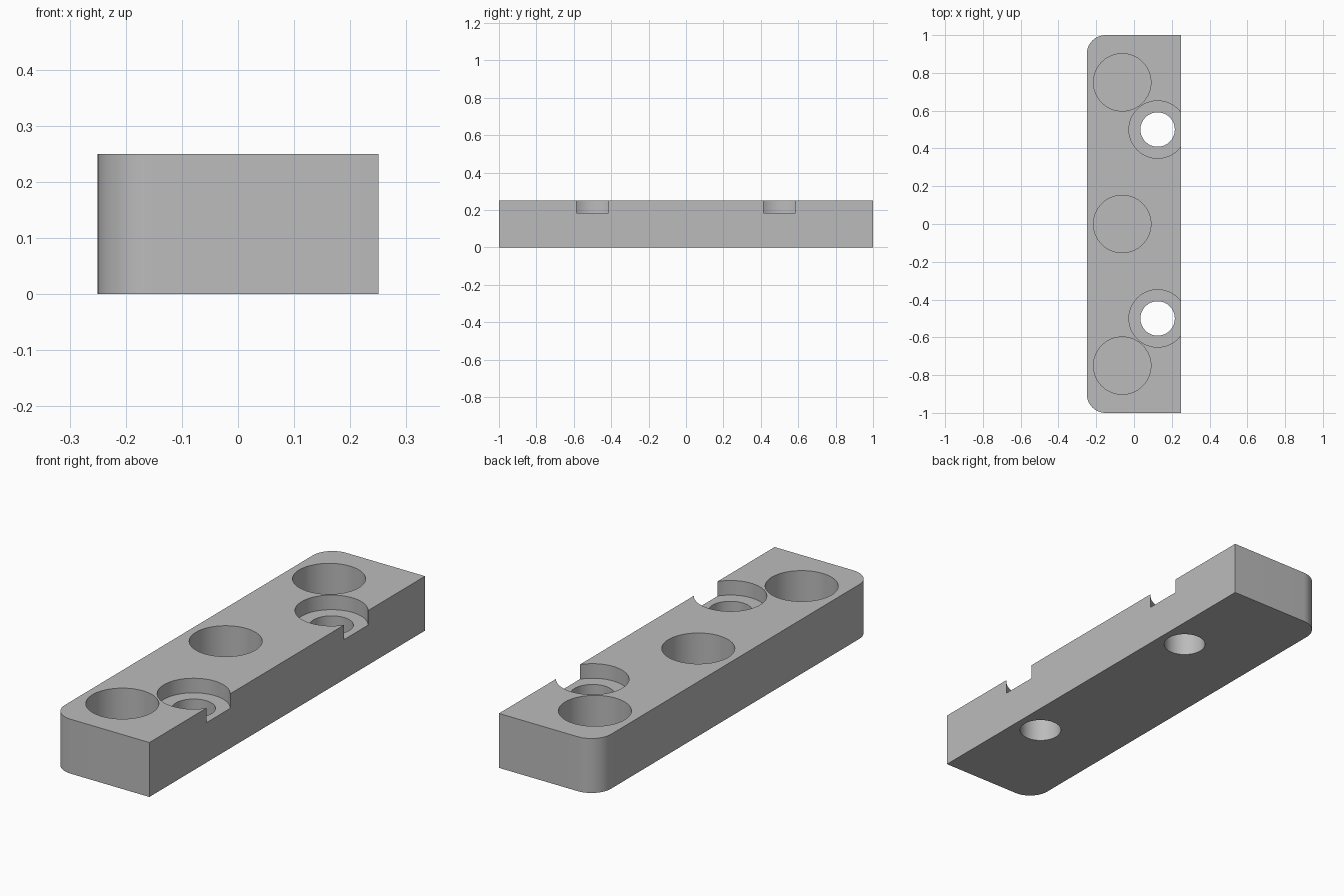
import bpy
import bmesh
from math import radians, cos, sin

cube = bpy.data.objects.get("Cube")
if cube:
    bpy.data.objects.remove(cube, do_unlink=True)

HALF_W, HALF_L, HEIGHT = 0.25, 1.0, 0.25
CORNER = 0.1

grey = bpy.data.materials.new("plain grey")
grey.use_nodes = True
colour = (0.5, 0.5, 0.5, 1)
grey.diffuse_color = colour
grey.node_tree.nodes["Principled BSDF"].inputs["Base Color"].default_value = colour


def make_object(name, bm):
    bmesh.ops.recalc_face_normals(bm, faces=bm.faces[:])
    mesh = bpy.data.meshes.new(name)
    bm.to_mesh(mesh)
    bm.free()
    mesh.materials.append(grey)
    obj = bpy.data.objects.new(name, mesh)
    bpy.context.collection.objects.link(obj)
    return obj


def prism(name, outline, z0, z1):
    bm = bmesh.new()
    face = bm.faces.new([bm.verts.new((x, y, z0)) for x, y in outline])
    top = bmesh.ops.extrude_face_region(bm, geom=[face])["geom"]
    verts = [v for v in top if isinstance(v, bmesh.types.BMVert)]
    bmesh.ops.translate(bm, verts=verts, vec=(0, 0, z1 - z0))
    return make_object(name, bm)


def arc(cx, cy, radius, start, end, steps):
    angles = [radians(start + (end - start) * i / steps) for i in range(steps + 1)]
    return [(cx + radius * cos(a), cy + radius * sin(a)) for a in angles]


# Bar with its two left-hand corners rounded
inner_x, inner_y = CORNER - HALF_W, HALF_L - CORNER
outline = [(HALF_W, -HALF_L), (HALF_W, HALF_L)]
outline += arc(inner_x, inner_y, CORNER, 90, 180, 16)
outline += arc(inner_x, -inner_y, CORNER, 180, 270, 16)
bar = prism("mounting_bar", outline, 0, HEIGHT)


def drill(x, y, radius, z0, z1):
    cutter = prism("hole_cutter", arc(x, y, radius, 0, 360, 64)[:-1], z0, z1)
    cutter.hide_render = True
    mod = bar.modifiers.new("hole", 'BOOLEAN')
    mod.operation = 'DIFFERENCE'
    mod.solver = 'EXACT'
    mod.object = cutter
    bpy.context.view_layer.objects.active = bar
    bpy.ops.object.modifier_apply(modifier=mod.name)
    bpy.data.objects.remove(cutter, do_unlink=True)


# Three blind pockets along the rounded side
for y in (-0.75, 0, 0.75):
    drill(-0.0625, y, 0.152, 0.06, HEIGHT + 0.1)

# Two counterbored screw holes breaking out of the straight side
for y in (-0.5, 0.5):
    drill(0.125, y, 0.152, 0.183, HEIGHT + 0.1)
    drill(0.125, y, 0.091, -0.1, HEIGHT + 0.1)

# Smooth round walls, sharp rims
bpy.ops.object.select_all(action='DESELECT')
bar.select_set(True)
bpy.context.view_layer.objects.active = bar
bpy.ops.object.shade_smooth_by_angle(angle=radians(30))
